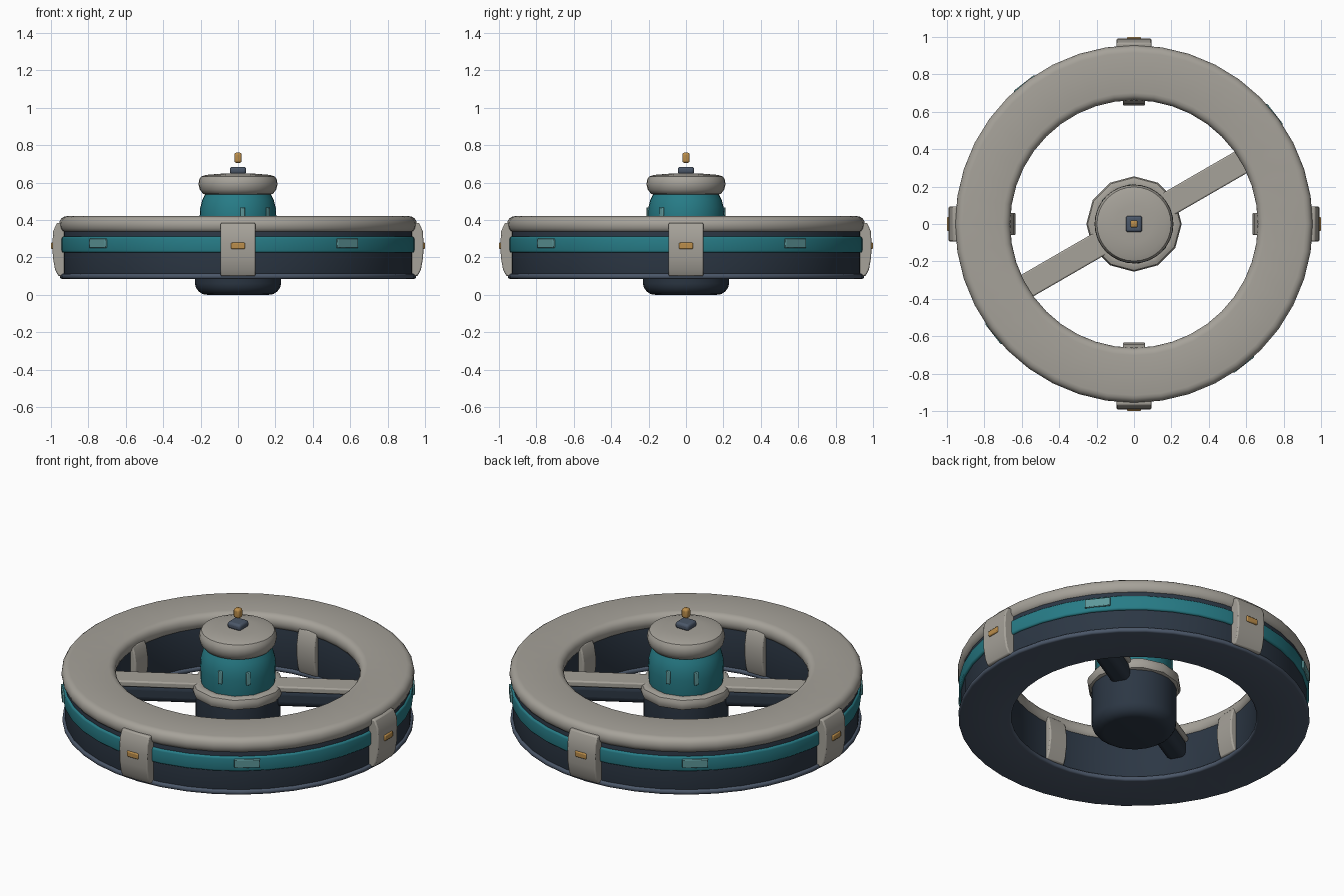
import bpy
from math import sin, cos, pi, radians, atan2
from mathutils import Matrix

if "Cube" in bpy.data.objects:
    bpy.data.objects.remove(bpy.data.objects["Cube"])


def mat(name, r, g, b):
    m = bpy.data.materials.new(name)
    m.diffuse_color = (r, g, b, 1)
    m.use_nodes = True
    m.node_tree.nodes["Principled BSDF"].inputs["Base Color"].default_value = m.diffuse_color
    return m


GREY = mat("warm_grey", .38, .36, .32)
DARK = mat("dark_blue", .025, .038, .058)
SLATE = mat("slate", .07, .095, .14)
TEAL = mat("teal", .02, .20, .24)
LIGHT = mat("light_teal", .11, .31, .32)
GOLD = mat("gold", .50, .27, .07)


def make(name, verts, faces, m):
    me = bpy.data.meshes.new(name)
    me.from_pydata(verts, [], faces)
    o = bpy.data.objects.new(name, me)
    bpy.context.collection.objects.link(o)
    me.materials.append(m)
    return o


def smooth(o):
    bpy.ops.object.select_all(action='DESELECT')
    o.select_set(True)
    bpy.context.view_layer.objects.active = o
    bpy.ops.object.shade_smooth_by_angle(angle=radians(40))
    return o


def bevel(o, w, seg=2):
    b = o.modifiers.new("bevel", 'BEVEL')
    b.width, b.segments = w, seg
    return smooth(o)


def lathe(name, prof, m, n, closed=False):
    """Spin an (r, z) profile, listed bottom-outside-top, around z."""
    k = len(prof)
    verts = [(r * cos(2 * pi * i / n), r * sin(2 * pi * i / n), z)
             for i in range(n) for r, z in prof]
    faces = [(i * k + j, (i + 1) % n * k + j,
              (i + 1) % n * k + (j + 1) % k, i * k + (j + 1) % k)
             for i in range(n) for j in range(k if closed else k - 1)]
    if not closed:
        faces.append([i * k for i in reversed(range(n))])
        faces.append([i * k + k - 1 for i in range(n)])
    return smooth(make(name, verts, faces, m))


def rounded(r0, r1, z0, z1, c, seg=3):
    """Rounded rectangle profile, counter-clockwise."""
    pts = []
    for cx, cz, a in ((r1 - c, z0 + c, -90), (r1 - c, z1 - c, 0),
                      (r0 + c, z1 - c, 90), (r0 + c, z0 + c, 180)):
        for s in range(seg + 1):
            t = radians(a + 90 * s / seg)
            pts.append((cx + c * cos(t), cz + c * sin(t)))
    return pts


def box(name, size, loc, m, angle=0, w=.006, seg=2):
    """Bevelled box placed at loc, then swung round z by angle degrees."""
    x, y, z = (s / 2 for s in size)
    verts = [(a * x, b * y, c * z) for a in (-1, 1) for b in (-1, 1) for c in (-1, 1)]
    faces = [(0, 1, 3, 2), (4, 6, 7, 5), (0, 4, 5, 1),
             (2, 3, 7, 6), (0, 2, 6, 4), (1, 5, 7, 3)]
    o = make(name, verts, faces, m)
    o.data.transform(Matrix.Rotation(radians(angle), 4, 'Z') @ Matrix.Translation(loc))
    return bevel(o, w, seg)


def clamp(name, prof, width, angle):
    """Extrude an (r, z) side profile across the ring."""
    k = len(prof)
    verts = [(r, s * width / 2, z) for s in (-1, 1) for r, z in prof]
    faces = [(j, j + k, (j + 1) % k + k, (j + 1) % k) for j in range(k)]
    faces += [list(range(k)), list(range(2 * k - 1, k - 1, -1))]
    for i, f in enumerate(faces[:k]):
        faces[i] = f[::1]
    o = make(name, verts, faces, GREY)
    import bmesh
    bm = bmesh.new()
    bm.from_mesh(o.data)
    bmesh.ops.recalc_face_normals(bm, faces=bm.faces)
    bm.to_mesh(o.data)
    bm.free()
    o.data.transform(Matrix.Rotation(radians(angle), 4, 'Z'))
    bevel(o, .007)


# Ring: dark core, pale top cover, teal belt and thin lower plate
N = 40
lathe("ring_core", rounded(.675, .938, .095, .36, .012), DARK, N, True)
lathe("ring_cover", rounded(.662, .956, .33, .42, .04, 4), GREY, N, True)
lathe("ring_belt", rounded(.90, .950, .225, .312, .012), TEAL, N, True)
lathe("ring_lower_rim", rounded(.665, .952, .085, .113, .012), SLATE, N, True)

# Clamps, clamp lights and belt windows, four of each
outer = [(.92, .10), (.96, .10), (.978, .135), (.990, .20), (.992, .28),
         (.988, .34), (.968, .385), (.92, .385)]
inner = [(.69, .11), (.66, .11), (.645, .15), (.634, .22), (.634, .28),
         (.645, .345), (.66, .375), (.69, .375)]
for i in range(4):
    clamp(f"outer_clamp_{i}", outer, .185, i * 90)
    clamp(f"inner_clamp_{i}", inner, .12, i * 90)
    box(f"clamp_light_{i}", (.03, .075, .034), (.985, 0, .262), GOLD, i * 90)
    box(f"belt_window_{i}", (.03, .14, .05), (.942, 0, .275), LIGHT, 38 + i * 90, .004)

# Hub: base, collar, drum and cap
lathe("hub_base", [(.165, 0), (.19, .004), (.21, .018), (.225, .038), (.23, .06),
                   (.23, .29), (.215, .305)], DARK, 24)
lathe("hub_collar", rounded(.185, .255, .26, .33, .024, 2), GREY, 12, True)
lathe("hub_drum", [(.195, .29), (.202, .34), (.205, .42), (.202, .465),
                   (.19, .51), (.172, .545)], TEAL, 32)
lathe("hub_cap", [(.17, .535), (.187, .54), (.204, .562), (.211, .59), (.208, .615),
                  (.198, .632), (.17, .641), (.10, .647), (.03, .649)], GREY, 32)

# Slots on the drum
for i, a in enumerate((-83, -39, 97, 141)):
    box(f"drum_slot_{i}", (.02, .024, .075), (.202, 0, .43), LIGHT, a, .004)

# Beacon on the cap
box("beacon_base", (.088, .088, .038), (0, 0, .665), SLATE, 0, .014, 3)
box("beacon_light", (.04, .04, .055), (0, 0, .733), GOLD, 0, .012, 3)

# Spokes joining hub and ring
for i, a in enumerate((30, 210)):
    box(f"spoke_{i}", (.50, .115, .11), (.44, 0, .255), DARK, a, .035, 4)
    box(f"spoke_cover_{i}", (.50, .132, .035), (.44, 0, .313), GREY, a, .008)
